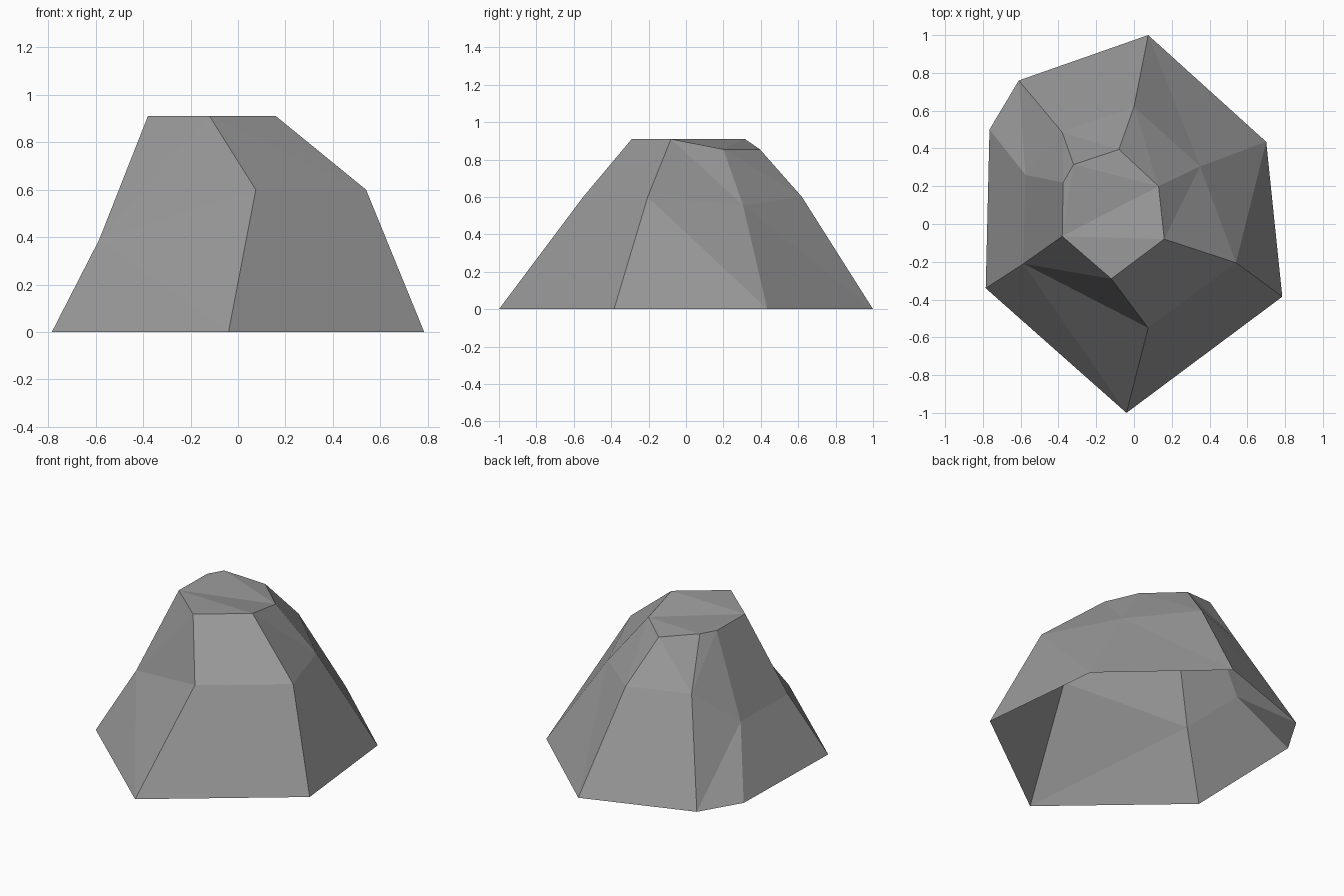
import bpy
import bmesh

cube = bpy.data.objects.get("Cube")
if cube:
    bpy.data.objects.remove(cube, do_unlink=True)

# Stone material
stone = bpy.data.materials.new("grey_stone")
stone.use_nodes = True
grey = (0.32, 0.32, 0.32, 1)
stone.diffuse_color = grey
shader = stone.node_tree.nodes["Principled BSDF"]
shader.inputs["Base Color"].default_value = grey
shader.inputs["Roughness"].default_value = 0.9

# Three seven-sided cross-sections: ground outline, shoulder and crown
ground = [(-.04, -1, 0), (.785, -.385, 0), (.70, .435, 0), (.075, 1, 0),
          (-.61, .76, 0), (-.765, .50, 0), (-.785, -.34, 0)]
shoulder = [(.075, -.55, .6), (.54, -.205, .6), (.35, .305, .555), (0, .62, .6),
            (-.38, .485, .6), (-.575, .26, .385), (-.585, -.21, .39)]
crown = [(-.12, -.29, .91), (.16, -.08, .91), (.13, .20, .855), (-.08, .395, .855),
         (-.32, .315, .91), (-.375, .22, .91), (-.38, -.065, .91)]

bm = bmesh.new()
rings = [[bm.verts.new(p) for p in ring] for ring in (ground, shoulder, crown)]


def facet_band(low, high, rising):
    """Join two rings with triangles; sides in rising have the other diagonal."""
    n = len(low)
    for i in range(n):
        j = (i + 1) % n
        a, b, c, d = low[i], low[j], high[j], high[i]
        if i in rising:
            tris = (a, b, c), (a, c, d)
        else:
            tris = (a, b, d), (b, c, d)
        for tri in tris:
            bm.faces.new(tri)


# Faceted sides, open underneath
facet_band(rings[0], rings[1], {4})
facet_band(rings[1], rings[2], {4, 6})

# Faceted top
t = rings[2]
for tri in ((0, 1, 6), (1, 2, 6), (2, 4, 6), (2, 3, 4), (4, 5, 6)):
    bm.faces.new([t[i] for i in tri])

mesh = bpy.data.meshes.new("rock")
bm.to_mesh(mesh)
bm.free()
mesh.materials.append(stone)
rock = bpy.data.objects.new("rock", mesh)
bpy.context.collection.objects.link(rock)
